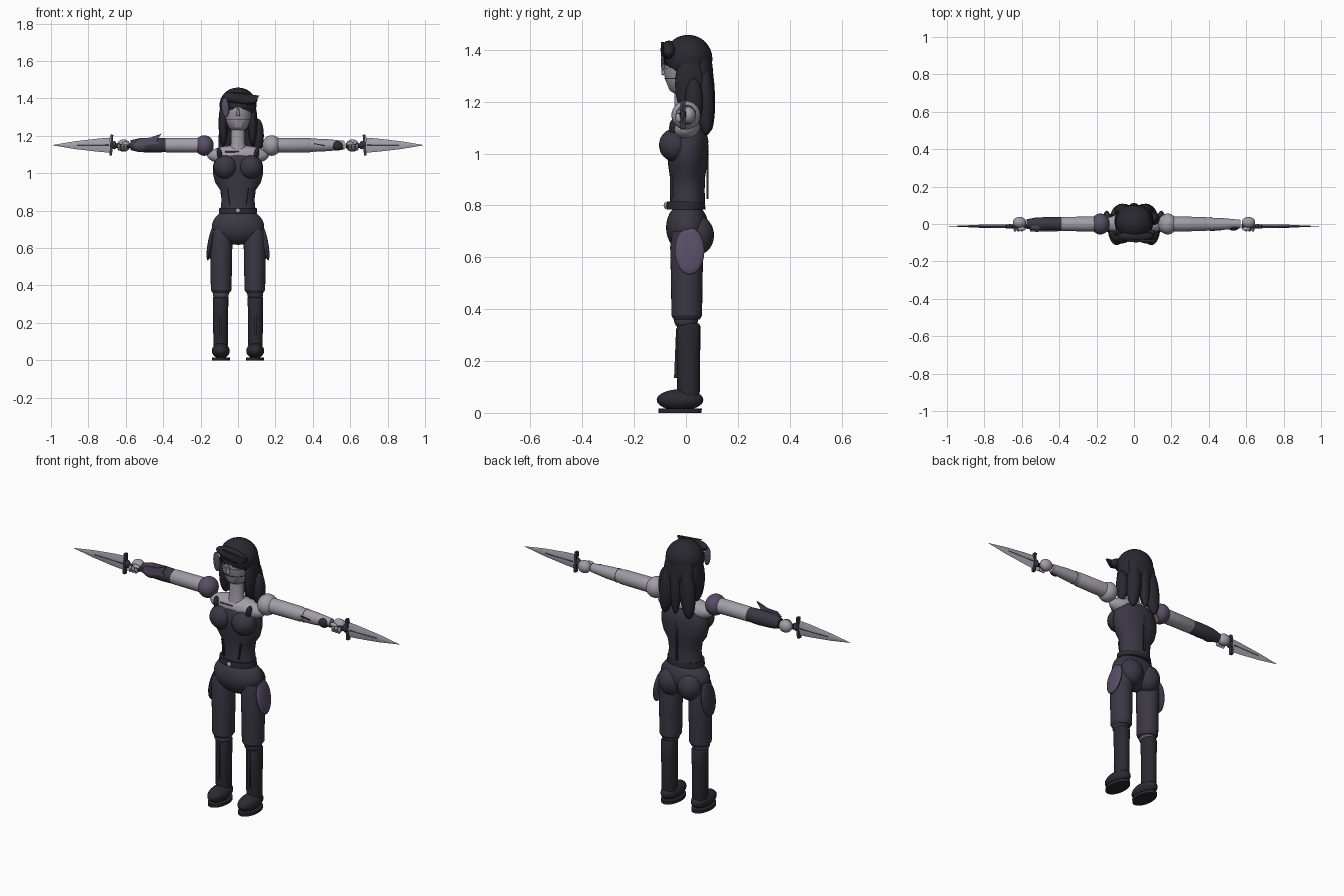
import bpy, bmesh, math
from mathutils import Matrix, Vector, Euler


def material(name, rgb):
    m = bpy.data.materials.new(name)
    m.diffuse_color = (*rgb, 1)
    return m


SKIN = material("skin", (0.36, 0.34, 0.39))
STEEL = material("steel", (0.40, 0.38, 0.44))
HAIR = material("hair", (0.022, 0.021, 0.029))
SUIT = material("suit", (0.042, 0.038, 0.056))
BOOT = material("boot_leather", (0.024, 0.023, 0.031))
PURPLE = material("purple", (0.095, 0.075, 0.13))


def finish(name, bm, mat):
    bmesh.ops.recalc_face_normals(bm, faces=bm.faces)
    me = bpy.data.meshes.new(name)
    bm.to_mesh(me)
    bm.free()
    me.materials.append(mat)
    ob = bpy.data.objects.new(name, me)
    bpy.context.collection.objects.link(ob)
    return ob


def ball(name, c, r, mat, rot=(0, 0, 0), n=28):
    bm = bmesh.new()
    bmesh.ops.create_uvsphere(bm, u_segments=n, v_segments=n // 2 + 2, radius=1)
    M = Matrix.Translation(c) @ Euler(rot).to_matrix().to_4x4() @ Matrix.Diagonal((*r, 1))
    bm.transform(M)
    return finish(name, bm, mat)


def box(name, c, size, mat, rot=(0, 0, 0)):
    bm = bmesh.new()
    bmesh.ops.create_cube(bm, size=1)
    M = Matrix.Translation(c) @ Euler(rot).to_matrix().to_4x4() @ Matrix.Diagonal((*size, 1))
    bm.transform(M)
    return finish(name, bm, mat)


def loft(name, rings, mat, c=(0, 0), axis="Z", n=28):
    """Elliptical rings (position, radius a, radius b) skinned along Z or X."""
    bm = bmesh.new()
    loops = []
    for t, ra, rb in rings:
        loop = []
        for i in range(n):
            a = 2 * math.pi * i / n
            u, v = c[0] + ra * math.cos(a), c[1] + rb * math.sin(a)
            loop.append(bm.verts.new((u, v, t) if axis == "Z" else (t, u, v)))
        loops.append(loop)
    for l0, l1 in zip(loops, loops[1:]):
        for i in range(n):
            j = (i + 1) % n
            bm.faces.new((l0[i], l0[j], l1[j], l1[i]))
    bm.faces.new(loops[0])
    bm.faces.new(loops[-1])
    return finish(name, bm, mat)


def plate(name, pts, y, depth, mat):
    """Flat outline in XZ, extruded along Y."""
    bm = bmesh.new()
    f = bm.faces.new([bm.verts.new((x, y - depth / 2, z)) for x, z in pts])
    ext = bmesh.ops.extrude_face_region(bm, geom=[f])["geom"]
    bmesh.ops.translate(bm, vec=(0, depth, 0), verts=[v for v in ext if isinstance(v, bmesh.types.BMVert)])
    return finish(name, bm, mat)


# torso
loft("corset", [(0.79, .095, .068), (0.86, .088, .066), (0.91, .095, .068), (0.95, .122, .074),
                (1.00, .135, .079), (1.05, .132, .08), (1.09, .115, .072), (1.105, .10, .06)], SUIT, (0, .006))
ball("upper_chest", (0, 0, 1.095), (.165, .06, .055), SKIN)
loft("neck", [(1.12, .048, .04), (1.16, .037, .035), (1.26, .036, .034)], SKIN, (0, -.01))
loft("belt", [(0.785, .103, .075), (0.815, .10, .073)], BOOT, (0, 0))
ball("belt_buckle", (0, -.078, .80), (.013, .008, .013), STEEL, n=16)
ball("hips", (0, .005, .715), (.14, .082, .098), SUIT)
box("back_lacing", (0, .083, .93), (.012, .008, .21), BOOT)
loft("chest_mark", [(-.07, .003, .003), (.005, .003, .003)], PURPLE, (-.056, 1.115), "X", 8)

# head and face
ball("head", (0, -.005, 1.345), (.079, .08, .10), SKIN)
loft("jaw", [(1.232, .036, .032), (1.245, .05, .05), (1.285, .068, .066), (1.33, .076, .074)], SKIN, (0, -.014))
loft("mouth_line", [(1.287, .071, .069), (1.291, .071, .069)], HAIR, (0, -.014))
loft("nose", [(1.305, .011, .014), (1.35, .005, .005)], SKIN, (0, -.082), n=12)
ball("fringe", (.01, -.066, 1.40), (.095, .032, .034), HAIR, (0, .12, 0))
plate("fringe_flick", [(-.03, 1.43), (.07, 1.42), (.115, 1.415), (.085, 1.375), (.02, 1.385)], -.09, .012, HAIR)
ball("face_patch", (-.068, -.088, 1.352), (.02, .008, .052), PURPLE, (0, -.08, 0))
for s in (-1, 1):
    ball("eye", (s * .034, -.076, 1.348), (.016, .007, .006), BOOT, (0, -s * .2, 0), 12)
    box("eyebrow", (s * .035, -.08, 1.366), (.036, .008, .006), HAIR, (0, -s * .25, 0))

# hair
ball("hair_cap", (0, .008, 1.365), (.099, .094, .093), HAIR)
ball("hair_back", (0, .058, 1.31), (.088, .046, .11), HAIR)
for s in (-1, 1):
    ball("side_lock", (s * .078, .014, 1.265), (.026, .056, .118), HAIR)
    ball("back_lock", (s * .06, .072, 1.215), (.042, .036, .145), HAIR, (.05, -s * .10, 0))
ball("long_lock", (.108, .03, 1.20), (.030, .035, .09), HAIR)
ball("center_lock", (0, .085, 1.24), (.03, .026, .155), HAIR, (.05, 0, 0))

for s in (-1, 1):
    # bust, seat and corset trim
    ball("bust_cup", (s * .067, -.042, 1.033), (.064, .062, .064), SUIT)
    ball("seat_cheek", (s * .058, .045, .685), (.066, .063, .075), SUIT)
    ball("corset_strap", (s * .098, -.045, 1.10), (.014, .02, .036), BOOT, (0, s * .15, 0), 16)
    box("corset_seam", (s * .05, -.056, .875), (.006, .012, .09), BOOT, (0, s * .15, 0))

    # legs
    loft("thigh", [(.36, .045, .05), (.375, .055, .059), (.52, .058, .061), (.64, .060, .064), (.70, .052, .056)],
         SUIT, (s * .09, .003))
    ball("knee", (s * .092, 0, .355), (.043, .046, .035), PURPLE if s < 0 else SUIT)
    loft("shin", [(.06, .037, .041), (.09, .039, .044), (.25, .040, .045), (.335, .042, .045), (.345, .036, .04)],
         BOOT, (s * .093, .01))
    box("shin_guard", (s * .093, -.036, .23), (.016, .012, .19), BOOT, (-.04, 0, 0))
    ball("boot_foot", (s * .092, -.023, .05), (.048, .09, .041), BOOT)
    loft("boot_sole", [(0, .048, .083), (.016, .048, .084)], HAIR, (s * .092, -.023))
    ball("hip_guard", (s * .146, .014, .625), (.016, .057, .092), PURPLE if s > 0 else SUIT, (0, -s * .17, 0))

    # arms
    arm = (0, 1.15)
    ball("shoulder", (s * .18, 0, 1.148), (.05, .056, .055), PURPLE if s < 0 else SKIN)
    loft("upper_arm", [(s * .18, .040, .040), (s * .385, .038, .038), (s * .392, .034, .034)], SKIN, arm, "X")
    loft("forearm", [(s * .38, .035, .036), (s * .48, .031, .032), (s * .57, .022, .023)], SKIN, arm, "X")
    ball("hand", (s * .612, .008, 1.148), (.036, .03, .033), SKIN)
    ball("thumb", (s * .60, -.026, 1.158), (.022, .011, .011), SKIN, n=14)
    for k in range(3):
        ball("finger", (s * (.60 + .018 * k), -.028, 1.138), (.009, .013, .018), SKIN, n=12)

    # daggers
    loft("dagger_grip", [(s * .575, .011, .011), (s * .685, .011, .011)], BOOT, (-.014, 1.147), "X", 16)
    box("dagger_guard", (s * .677, -.012, 1.15), (.014, .02, .112), SUIT, (0, -s * .06, 0))
    ball("guard_knob", (s * .662, -.012, 1.15), (.014, .013, .022), SUIT, n=14)
    loft("dagger_blade", [(s * .684, .009, .040), (s * .74, .009, .036), (s * .87, .006, .021), (s * .99, .0006, .001)],
         STEEL, (-.012, 1.15), "X", 4)
    loft("blade_inlay", [(s * .69, .0105, .006), (s * .86, .0075, .003)], PURPLE, (-.012, 1.15), "X", 8)

# glove side: forearm wrap and arm bands
ball("wrist_guard", (.532, -.012, 1.147), (.031, .024, .026), BOOT)
loft("forearm_band", [(.41, .0365, .0365), (.416, .0365, .0365)], SKIN, arm, "X")
box("forearm_mark", (.435, -.033, 1.153), (.06, .006, .006), HAIR, (0, .17, .05))

# bracer side: cuff, plates and fin
loft("bracer", [(-.388, .036, .037), (-.45, .038, .040), (-.53, .034, .037), (-.575, .025, .026)], SUIT, arm, "X")
ball("bracer_plate", (-.52, -.010, 1.15), (.048, .032, .036), PURPLE)
plate("bracer_fin", [(-.555, 1.165), (-.53, 1.187), (-.47, 1.19), (-.408, 1.212), (-.435, 1.175), (-.42, 1.16),
                     (-.48, 1.15)], -.036, .01, PURPLE)

# smooth shading with sharp edges kept
bpy.ops.object.select_all(action="SELECT")
bpy.context.view_layer.objects.active = bpy.context.selected_objects[0]
bpy.ops.object.shade_smooth_by_angle()
